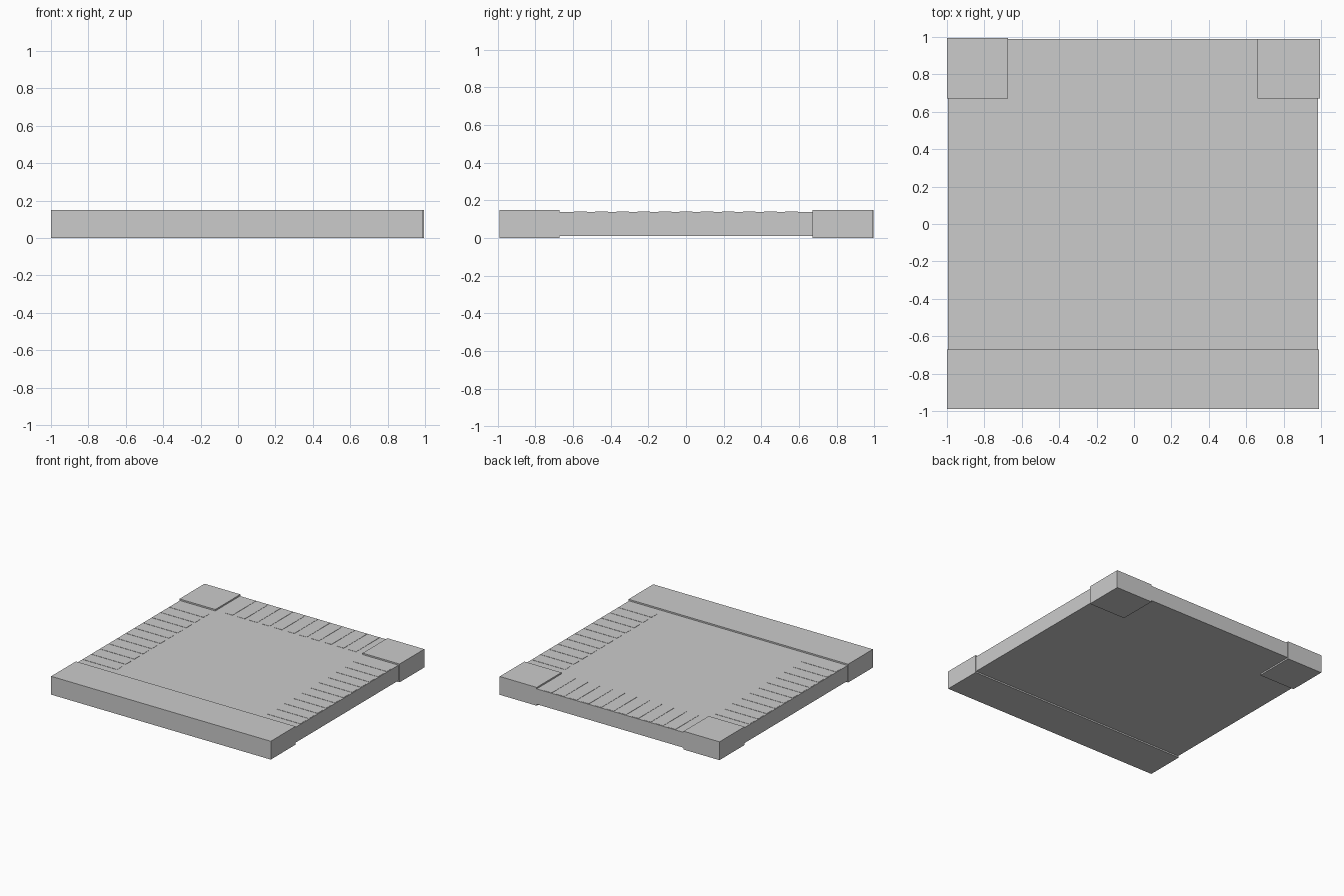
import bpy

if "Cube" in bpy.data.objects:
    bpy.data.objects.remove(bpy.data.objects["Cube"])


def box(name, x0, x1, y0, y1, z0, z1):
    """Axis-aligned box given by its extents."""
    bpy.ops.mesh.primitive_cube_add(size=1, location=((x0 + x1) / 2, (y0 + y1) / 2, (z0 + z1) / 2))
    ob = bpy.context.object
    ob.name = name
    ob.scale = (x1 - x0, y1 - y0, z1 - z0)
    bpy.ops.object.transform_apply(location=False, rotation=False, scale=True)
    return ob


TOP = 0.15        # height of the raised border parts
SLAB_TOP = 0.138  # height of the recessed slab

# Main slab
box("floor_slab", -0.995, 0.985, -0.98, 0.99, 0.012, SLAB_TOP)

# Raised front strip and two back corner blocks
box("front_border", -1.0, 0.99, -0.99, -0.67, 0.0, TOP)
box("back_left_corner", -1.0, -0.675, 0.67, 0.995, 0.0, TOP)
box("back_right_corner", 0.66, 0.995, 0.67, 0.99, 0.0, TOP)

# Barely raised marking stripes along the left, right and back edges
COUNT, PITCH, WIDTH = 11, 0.112, 0.068
for i in range(COUNT):
    c = (i - (COUNT - 1) / 2) * PITCH
    a, b = c - WIDTH / 2, c + WIDTH / 2
    z0, z1 = 0.13, SLAB_TOP + 0.002
    box("left_stripe", -0.99, -0.68, a, b, z0, z1)
    box("right_stripe", 0.68, 0.98, a, b, z0, z1)
    box("back_stripe", a, b, 0.68, 0.985, z0, z1)
